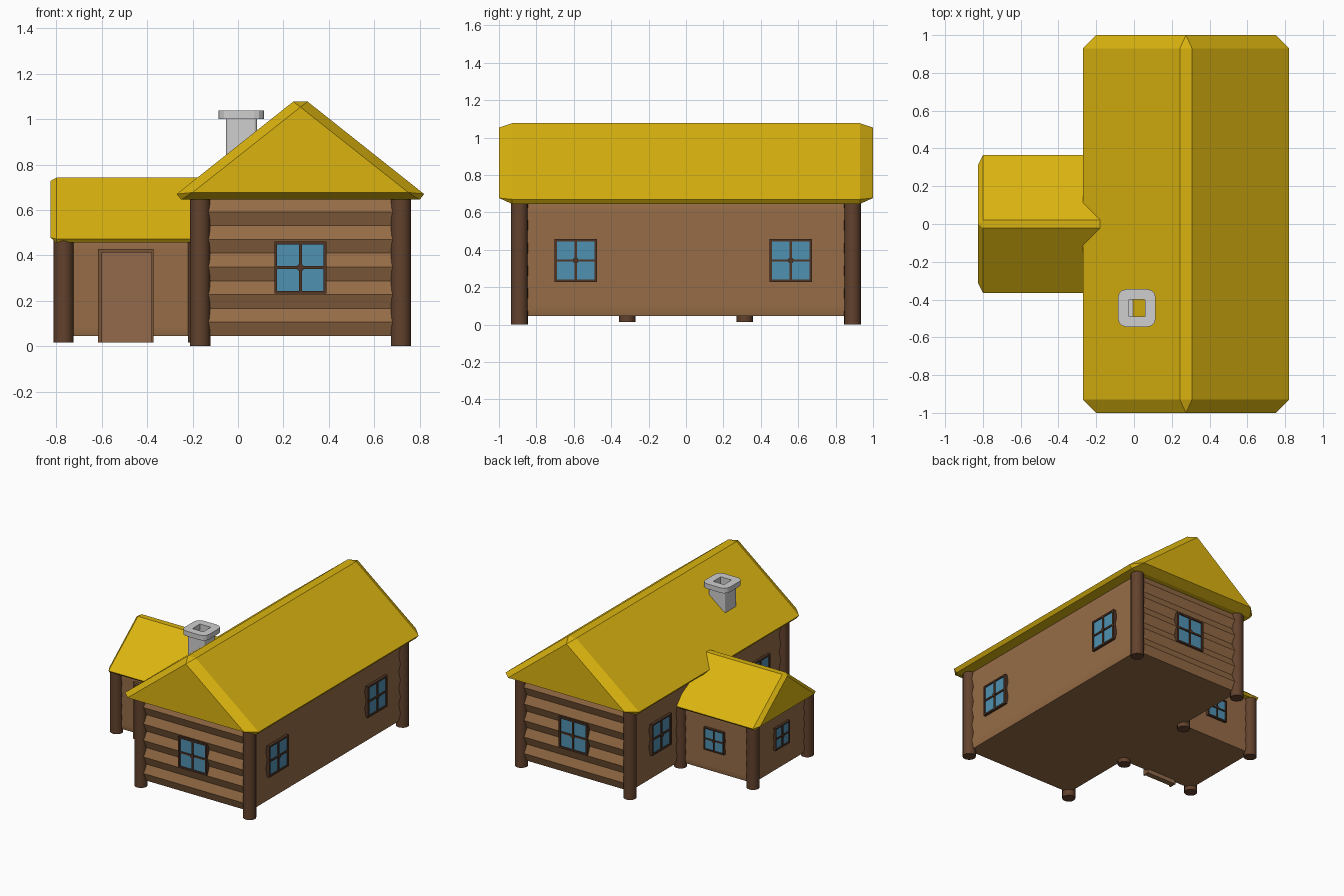
import bpy, bmesh, math
from mathutils import Matrix, Vector

if "Cube" in bpy.data.objects:
    bpy.data.objects.remove(bpy.data.objects["Cube"])


def material(name, rgb):
    m = bpy.data.materials.new(name)
    m.diffuse_color = (*rgb, 1)
    m.use_nodes = True
    m.node_tree.nodes["Principled BSDF"].inputs["Base Color"].default_value = m.diffuse_color
    return m


LOG = material("log brown", (0.305, 0.150, 0.062))
POST = material("post dark brown", (0.122, 0.054, 0.026))
ROOF = material("roof yellow", (0.71, 0.456, 0.005))
GLASS = material("window blue", (0.08, 0.283, 0.445))
FRAME = material("frame dark brown", (0.08, 0.036, 0.019))
STONE = material("chimney grey", (0.62, 0.62, 0.62))
DOOR = material("door brown", (0.287, 0.144, 0.069))
TRIM = material("door trim brown", (0.188, 0.089, 0.038))


def finish(bm, name, mats, smooth=False):
    bmesh.ops.recalc_face_normals(bm, faces=bm.faces)
    me = bpy.data.meshes.new(name)
    bm.to_mesh(me)
    bm.free()
    for m in mats:
        me.materials.append(m)
    if smooth:
        me.shade_smooth()
        me.set_sharp_from_angle(angle=math.radians(30))
    ob = bpy.data.objects.new(name, me)
    bpy.context.collection.objects.link(ob)
    return ob


def loft(rings, name, mat, smooth=False):
    """Skin equal-length closed rings and cap both ends."""
    bm = bmesh.new()
    vs = [[bm.verts.new(p) for p in r] for r in rings]
    n = len(rings[0])
    for a, b in zip(vs, vs[1:]):
        for i in range(n):
            j = (i + 1) % n
            bm.faces.new((a[i], a[j], b[j], b[i]))
    bm.faces.new(vs[0])
    bm.faces.new(vs[-1])
    bmesh.ops.remove_doubles(bm, verts=bm.verts, dist=1e-5)
    return finish(bm, name, [mat], smooth)


def log_walls(name, x0, x1, y0, y1, z0, z1, bx, by, logs=5):
    """Stack of logs: rings that bulge by bx / by at each log's middle."""
    rings = []
    for k in range(2 * logs + 1):
        z = z0 + (z1 - z0) * k / (2 * logs)
        dx, dy = (bx, by) if k % 2 else (0, 0)
        rings.append([(x0 - dx, y0 - dy, z), (x1 + dx, y0 - dy, z),
                      (x1 + dx, y1 + dy, z), (x0 - dx, y1 + dy, z)])
    loft(rings, name, LOG, True)


def post(name, x, y, z0, z1, r=0.045):
    bm = bmesh.new()
    bmesh.ops.create_cone(bm, cap_ends=True, segments=16, radius1=r, radius2=r, depth=z1 - z0,
                          matrix=Matrix.Translation((x, y, (z0 + z1) / 2)))
    finish(bm, name, [POST], True)


def add_box(bm, x0, x1, y0, y1, z0, z1, mi=0):
    mat = Matrix.Translation(((x0 + x1) / 2, (y0 + y1) / 2, (z0 + z1) / 2)) @ \
        Matrix.Diagonal((x1 - x0, y1 - y0, z1 - z0, 1))
    res = bmesh.ops.create_cube(bm, size=1, matrix=mat)
    for f in {f for v in res["verts"] for f in v.link_faces}:
        f.material_index = mi


def window(name, x, y, z, w, h, angle, out=0.035):
    """Four-pane window; its front looks along -y before rotation."""
    bm = bmesh.new()
    a, b, t = w / 2, h / 2, w * 0.055
    add_box(bm, -a + t, a - t, -out + 0.008, 0.02, -b + t, b - t, 1)
    for s in (-1, 1):
        add_box(bm, min(s * a, s * (a - t)), max(s * a, s * (a - t)), -out, 0.02, -b, b)
        add_box(bm, -a + t, a - t, -out, 0.02, min(s * b, s * (b - t)), max(s * b, s * (b - t)))
    add_box(bm, -t / 2, t / 2, -out, 0.02, -b + t, b - t)
    add_box(bm, -a + t, a - t, -out + 0.001, 0.02, -t / 2, t / 2)
    bmesh.ops.create_cone(bm, cap_ends=True, segments=8, radius1=t * 1.3, radius2=t * 1.3, depth=0.01,
                          matrix=Matrix.Translation((0, -out, 0)) @ Matrix.Rotation(math.pi / 2, 4, 'X'))
    ob = finish(bm, name, [FRAME, GLASS])
    ob.location = (x, y, z)
    ob.rotation_euler.z = math.radians(angle)


def roof(name, mid, end, spans, place):
    """Bevelled gable prism: six-point middle section, three-point ends."""
    tri = [end[0], end[1], end[1], end[2], end[2], end[0]]
    (e0, m0, m1, e1) = spans
    rings = [(tri, e0), (mid, m0), (mid, m1), (tri, e1)]
    loft([[place(u, t, z) for u, z in sec] for sec, t in rings], name, ROOF)


# main house walls and corner posts
X0, X1, Y = -0.167, 0.718, 0.89
log_walls("main_walls", X0, X1, -Y, Y, 0.045, 0.652, 0.012, 0.025)
for x in (X0, X1):
    for y in (-Y, Y):
        post("main_post", x, y, 0, 0.66)

# side room walls and posts
AX, AY = -0.768, 0.315
log_walls("side_room_walls", AX, X0, -AY, AY, 0.045, 0.465, 0.008, 0.008)
for x in (AX, -0.177):
    for y in (-AY, AY):
        post("side_room_post", x, y, 0.015, 0.47, 0.044)

# roofs
roof("main_roof",
     [(-0.27, 0.67), (0.243, 1.077), (0.307, 1.077), (0.82, 0.67), (0.80, 0.645), (-0.25, 0.645)],
     [(-0.2, 0.677), (0.275, 1.053), (0.75, 0.677)],
     (-1, -0.93, 0.93, 1), lambda u, t, z: (u, t, z))
roof("side_room_roof",
     [(-0.365, 0.472), (-0.021, 0.742), (0.021, 0.742), (0.365, 0.472), (0.352, 0.457), (-0.352, 0.457)],
     [(-0.315, 0.477), (0, 0.728), (0.315, 0.477)],
     (-0.825, -0.8, -0.12, -0.1), lambda u, t, z: (t, u, z))

# chimney: shaft, cap and flue as one lofted skin
def rounded(h, r, z, cx=0.015, cy=-0.445):
    pts = []
    for q in range(4):
        c = Matrix.Rotation(q * math.pi / 2, 2) @ Vector((h - r, h - r))
        for k in range(4):
            a = q * math.pi / 2 + k * math.pi / 6
            pts.append((cx + c.x + r * math.cos(a), cy + c.y + r * math.sin(a), z))
    return pts


loft([rounded(0.068, 0.012, 0.70), rounded(0.068, 0.012, 1.0), rounded(0.1, 0.045, 1.0),
      rounded(0.1, 0.045, 1.037), rounded(0.044, 0.004, 1.037), rounded(0.044, 0.004, 0.88)],
     "chimney", STONE)

# windows of the main house
MX = 0.275
window("front_window", MX, -Y, 0.346, 0.23, 0.23, 0)
window("back_window", MX, Y, 0.346, 0.23, 0.23, 180)
for y in (-0.59, 0.56):
    window("right_window", X1, y, 0.343, 0.226, 0.23, 90, 0.03)
    window("left_window", X0, y, 0.343, 0.226, 0.23, -90, 0.03)

# windows of the side room
window("side_room_back_window", -0.46, AY, 0.28, 0.165, 0.165, 180, 0.022)
window("side_room_left_window", AX, 0, 0.28, 0.165, 0.165, -90, 0.022)

# door with trim
bm = bmesh.new()
add_box(bm, -0.602, -0.376, -AY - 0.02, -AY + 0.02, 0.015, 0.415, 1)
for a, b, c, d in ((-0.616, -0.6, 0.015, 0.428), (-0.382, -0.372, 0.015, 0.428), (-0.6, -0.382, 0.413, 0.428)):
    add_box(bm, a, b, -AY - 0.03, -AY + 0.02, c, d)
finish(bm, "door", [TRIM, DOOR])
